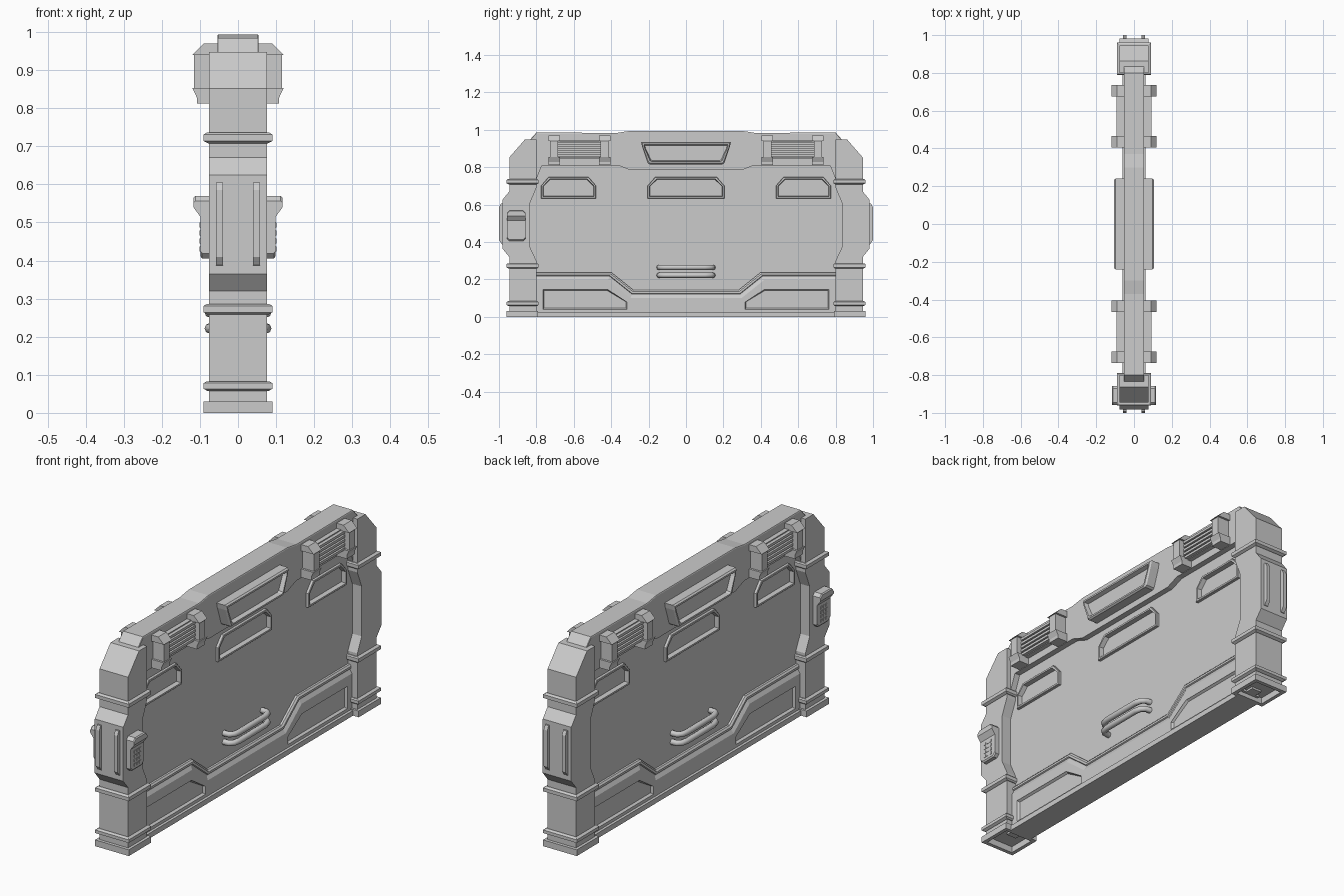
import bpy, bmesh

if "Cube" in bpy.data.objects:
    bpy.data.objects.remove(bpy.data.objects["Cube"])

SIDES = (1, -1)

def loft(name, rings):
    """Closed solid skinned through rings of 3D points."""
    bm = bmesh.new()
    vs = [[bm.verts.new(p) for p in r] for r in rings]
    n = len(rings[0])
    for a, b in zip(vs, vs[1:]):
        for i in range(n):
            j = (i + 1) % n
            bm.faces.new((a[i], a[j], b[j], b[i]))
    bm.faces.new(vs[0])
    bm.faces.new(vs[-1])
    bmesh.ops.recalc_face_normals(bm, faces=bm.faces)
    me = bpy.data.meshes.new(name)
    bm.to_mesh(me)
    bm.free()
    ob = bpy.data.objects.new(name, me)
    bpy.context.collection.objects.link(ob)
    return ob

def loft_x(name, sections):
    """Loft of (x, yz-profile) sections."""
    return loft(name, [[(x, y, z) for y, z in pts] for x, pts in sections])

def box(name, x0, x1, y0, y1, z0, z1):
    return loft_x(name, [(x, [(y0, z0), (y1, z0), (y1, z1), (y0, z1)]) for x in (x0, x1)])

def shrink(pts, d):
    """Pull a profile toward its middle by about d."""
    ys, zs = [p[0] for p in pts], [p[1] for p in pts]
    cy, cz = (min(ys) + max(ys)) / 2, (min(zs) + max(zs)) / 2
    fy, fz = 1 - 2 * d / (max(ys) - min(ys)), 1 - 2 * d / (max(zs) - min(zs))
    return [(cy + (y - cy) * fy, cz + (z - cz) * fz) for y, z in pts]

def mirror_y(half):
    return half + [(-y, z) for y, z in reversed(half)]

def flip(pts, t):
    return [(y * t, z) for y, z in pts]

def cut(target, cutter):
    cutter.hide_render = True
    cutter.display_type = 'WIRE'
    m = target.modifiers.new("recess", 'BOOLEAN')
    m.operation = 'DIFFERENCE'
    m.solver = 'EXACT'
    m.object = cutter

# Main panel with raised window frames on both faces
P = 0.026
panel = box("main_panel", -P, P, -0.86, 0.86, 0.02, 0.88)
for s in SIDES:
    for c, h in ((-0.628, 0.147), (0, 0.205), (0.628, 0.147)):
        win = [(c - h, 0.632), (c + h, 0.632), (c + h, 0.70), (c + h - 0.04, 0.747),
               (c - h + 0.04, 0.747), (c - h, 0.70)]
        hole = shrink(win, 0.006)
        cut(panel, loft_x("window_cutter", [(s * 0.06, hole), (s * 0.01, hole)]))
        loft_x("window_frame", [(s * 0.008, win), (s * (P + 0.012), win), (s * (P + 0.014), shrink(win, 0.002)),
                                (s * (P + 0.014), shrink(win, 0.01)), (s * 0.018, shrink(win, 0.013))])

# Header beam
def header(d):
    return [(-0.82, 0.72), (-0.80, 0.735), (-0.77, 0.81), (-0.365, 0.81), (-0.30, 0.785),
            (0.30, 0.785), (0.365, 0.81), (0.77, 0.81), (0.80, 0.735), (0.82, 0.72), (0.84, 0.94 - d),
            (0.80, 0.985 - d), (0.37, 0.983 - d), (0.30, 0.994 - d), (-0.30, 0.994 - d),
            (-0.37, 0.983 - d), (-0.80, 0.985 - d), (-0.84, 0.94 - d)]
loft_x("header_beam", [(-0.054, header(0.004)), (-0.052, header(0)), (0.052, header(0)), (0.054, header(0.004))])

# Framed plaque in the middle of the header
plaque = [(-0.24, 0.935), (0.24, 0.935), (0.235, 0.91), (0.205, 0.822), (0.195, 0.815),
          (-0.195, 0.815), (-0.205, 0.822), (-0.235, 0.91)]
for s in SIDES:
    loft_x("header_plaque", [(s * 0.04, plaque), (s * 0.097, plaque), (s * 0.105, shrink(plaque, 0.006)),
                             (s * 0.105, shrink(plaque, 0.014)), (s * 0.085, shrink(plaque, 0.02))])

# Clamps (wide heads, narrow waist) and louvres along the top
clamp_parts = [
    (0.031, [(0.045, 0.97), (0.09, 0.97), (0.12, 0.94), (0.045, 0.94)]),
    (0.021, [(0.045, 0.94), (0.115, 0.94), (0.115, 0.853), (0.045, 0.853)]),
    (0.031, [(0.045, 0.853), (0.12, 0.853), (0.108, 0.828), (0.108, 0.812), (0.045, 0.812)])]
for s in SIDES:
    for t in SIDES:
        for c in (0.705, 0.435):
            for w, prof in clamp_parts:
                loft("clamp", [[(s * x, t * c + y, z) for x, z in prof] for y in (-w, w)])
        box("louvre_back", s * 0.045, s * 0.076, t * 0.45, t * 0.69, 0.845, 0.945)
        for i in range(5):
            z = 0.848 + i * 0.02
            box("louvre_bar", s * 0.07, s * 0.092, t * 0.45, t * 0.69, z, z + 0.012)

# Lower skirt, stepped along its top edge
def skirt(d):
    return mirror_y([(-0.82, 0.02), (-0.82, 0.238 - d), (-0.40 - d * 0.4, 0.238 - d), (-0.28 - d * 0.4, 0.142 - d)])
steps = [(0.036, 0), (0.043, 0.008), (0.043, 0.018), (0.037, 0.021), (0.037, 0.026), (0.047, 0.042)]
skirt_ob = loft_x("lower_skirt", [(-x, skirt(d)) for x, d in reversed(steps)] + [(x, skirt(d)) for x, d in steps])
trap = [(-0.765, 0.04), (-0.315, 0.04), (-0.315, 0.078), (-0.42, 0.147), (-0.765, 0.147)]
for s in SIDES:
    for t in SIDES:
        p = flip(trap, t)
        cut(skirt_ob, loft_x("skirt_cutter", [(s * 0.09, p), (s * 0.045, p), (s * 0.035, shrink(p, 0.006))]))
box("bottom_rail", -0.06, 0.06, -0.80, 0.80, 0, 0.025)

# End columns
column = [(0.80, 0.03), (0.945, 0.03), (0.945, 0.32), (0.982, 0.365), (0.982, 0.625), (0.945, 0.67),
          (0.945, 0.852), (0.862, 0.947), (0.80, 0.947), (0.80, 0.69), (0.833, 0.61),
          (0.833, 0.37), (0.80, 0.30)]
for t in SIDES:
    loft_x("end_column", [(x, flip(column, t)) for x in (-0.076, 0.076)])
    # Collars around the column
    for z0, z1 in ((0.057, 0.083), (0.258, 0.286), (0.708, 0.736)):
        rings = []
        for z, g in ((z0, 0.003), (z0 + 0.006, 0.014), (z1 - 0.005, 0.014), (z1, 0.006)):
            w, a, b = 0.076 + g, 0.798 - g * 0.6, 0.946 + g
            rings.append([(-w, t * a, z), (w, t * a, z), (w, t * b, z), (-w, t * b, z)])
        loft("column_collar", rings)
    # Hollow foot frame and ridges on the outer face
    for s in SIDES:
        box("foot_side", s * 0.09, s * 0.072, t * 0.79, t * 0.96, 0, 0.03)
        ridge = [(0.975, 0.385), (0.985, 0.388), (1.0, 0.41), (1.0, 0.585), (0.99, 0.605), (0.975, 0.605)]
        loft_x("end_ridge", [(s * x, flip(ridge, t)) for x in (0.039, 0.058)])
    box("foot_outer", -0.072, 0.072, t * 0.942, t * 0.96, 0, 0.03)
    box("foot_inner", -0.072, 0.072, t * 0.79, t * 0.808, 0, 0.03)

# Keypad boxes on the front column, both faces
for s in SIDES:
    prof = [(0.07, 0.405), (0.094, 0.405), (0.099, 0.412), (0.099, 0.515), (0.117, 0.54), (0.117, 0.565),
            (0.112, 0.57), (0.07, 0.57)]
    rings = []
    for y, d in ((-0.958, 0.014), (-0.944, 0), (-0.871, 0), (-0.857, 0.014)):
        rings.append([(s * x, y, z + (d if z < 0.42 else -d if z > 0.56 else 0)) for x, z in prof])
    loft("keypad_box", rings)
    for i in range(3):
        for j in range(4):
            y, z = -0.932 + i * 0.019, 0.424 + j * 0.021
            box("keypad_button", s * 0.095, s * 0.101, y, y + 0.012, z, z + 0.013)

# Paired grab handles
for s in SIDES:
    for z in (0.222, 0.264):
        cu = bpy.data.curves.new("grab_handle", 'CURVE')
        cu.dimensions = '3D'
        cu.bevel_depth = 0.014
        cu.bevel_resolution = 2
        cu.use_fill_caps = True
        path = [(0.015, -0.145), (0.052, -0.143), (0.067, -0.13), (0.074, -0.10),
                (0.074, 0.10), (0.067, 0.13), (0.052, 0.143), (0.015, 0.145)]
        sp = cu.splines.new('POLY')
        sp.points.add(len(path) - 1)
        for pt, (x, y) in zip(sp.points, path):
            pt.co = (s * x, y, z, 1)
        bpy.context.collection.objects.link(bpy.data.objects.new("grab_handle", cu))
